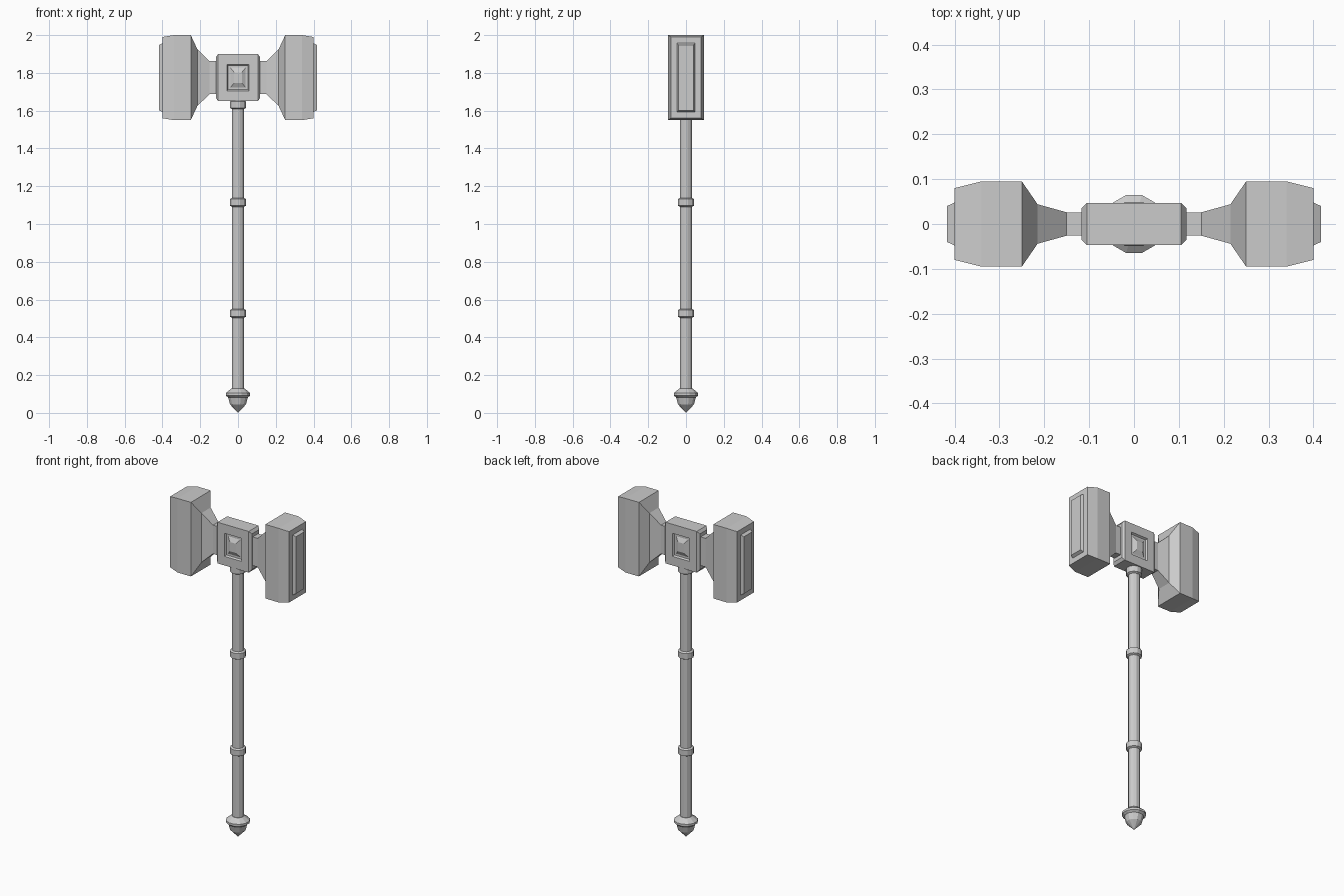
import bpy, bmesh, math
from mathutils import Vector

if "Cube" in bpy.data.objects:
    bpy.data.objects.remove(bpy.data.objects["Cube"])

HEAD_Z = 1.775


def finish(bm, name):
    bmesh.ops.recalc_face_normals(bm, faces=bm.faces)
    mesh = bpy.data.meshes.new(name)
    bm.to_mesh(mesh)
    bm.free()
    ob = bpy.data.objects.new(name, mesh)
    bpy.context.collection.objects.link(ob)
    return ob


def skin(bm, rings):
    """Bridge equal rings of points and cap both ends."""
    rings = [[bm.verts.new(p) for p in ring] for ring in rings]
    n = len(rings[0])
    for a, b in zip(rings, rings[1:]):
        for i in range(n):
            j = (i + 1) % n
            bm.faces.new((a[i], a[j], b[j], b[i]))
    bm.faces.new(rings[0])
    bm.faces.new(rings[-1])
    bmesh.ops.recalc_face_normals(bm, faces=bm.faces)


def box_loft(sections, side=1):
    """Rectangular sections (x, half depth, half height) along x."""
    bm = bmesh.new()
    skin(bm, [[(side * x, sy * hy, HEAD_Z + sz * hz)
               for sy, sz in ((-1, -1), (1, -1), (1, 1), (-1, 1))]
              for x, hy, hz in sections])
    return bm


def turned(name, profile, sides=12):
    """Faceted turned part from (radius, z) points."""
    bm = bmesh.new()
    skin(bm, [[(r * math.cos((i + .5) * math.tau / sides),
                r * math.sin((i + .5) * math.tau / sides), z)
               for i in range(sides)] for r, z in profile])
    return finish(bm, name)


# Two flared hammer heads with raised striking panels
for label, side in (("left", -1), ("right", 1)):
    finish(box_loft([(.10, .026, .087), (.15, .026, .087), (.215, .044, .15),
                     (.25, .095, .225), (.34, .095, .225), (.40, .08, .215)],
                    side), label + "_hammer_head")
    finish(box_loft([(.395, .05, .185), (.417, .04, .173)], side),
           label + "_striking_panel")

# Centre block, with a recessed frame and cut gem front and back
bm = box_loft([(-.117, .035, .108), (-.105, .047, .125),
               (.105, .047, .125), (.117, .035, .108)])
for s in (-1, 1):
    face = next(f for f in bm.faces if f.normal.y * s > .99)
    for hx, hz, y in ((.058, .07, .047), (.052, .064, .036),
                      (.041, .053, .036), (.02, .028, .049)):
        bmesh.ops.inset_individual(bm, faces=[face], thickness=.004)
        c = face.calc_center_median()
        for v in face.verts:
            v.co = Vector((math.copysign(hx, v.co.x - c.x), s * y,
                           HEAD_Z + math.copysign(hz, v.co.z - c.z)))
finish(bm, "centre_block")

# Handle shaft and its three bands
turned("handle", [(.033, .11), (.033, 1.67)])
for i, z in enumerate((.505, 1.093, 1.61)):
    turned(f"handle_band_{i + 1}", [(.033, z - .002), (.044, z + .004),
                                    (.044, z + .039), (.033, z + .045)])

# Pointed pommel
turned("pommel", [(.003, .003), (.044, .045), (.054, .082), (.067, .092),
                  (.067, .105), (.035, .13)])
